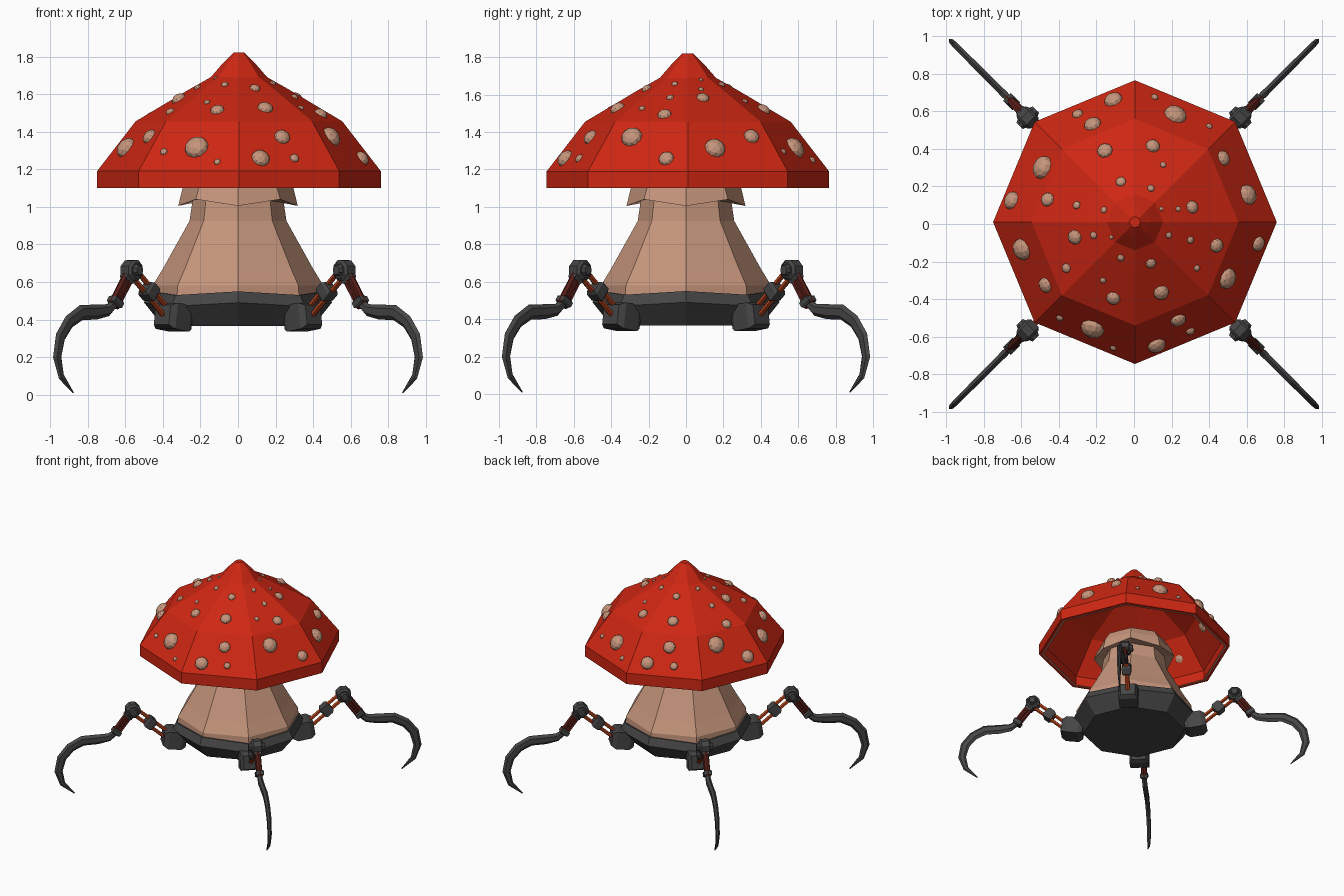
import bpy, bmesh, math
from mathutils import Matrix, Vector

if "Cube" in bpy.data.objects:
    bpy.data.objects.remove(bpy.data.objects["Cube"])


def material(name, r, g, b):
    m = bpy.data.materials.new(name)
    m.diffuse_color = (r, g, b, 1)
    m.use_nodes = True
    m.node_tree.nodes["Principled BSDF"].inputs["Base Color"].default_value = m.diffuse_color
    return m


RED = material("cap_red", 0.62, 0.02, 0.006)
TAN = material("flesh_tan", 0.56, 0.30, 0.20)
GREY = material("dark_metal", 0.06, 0.06, 0.06)
ORANGE = material("orange_rod", 0.50, 0.06, 0.012)
MAROON = material("maroon_rod", 0.10, 0.013, 0.009)


def finish(bm, name, *mats, fix=True):
    if fix:
        bmesh.ops.recalc_face_normals(bm, faces=bm.faces)
    me = bpy.data.meshes.new(name)
    bm.to_mesh(me)
    bm.free()
    for m in mats:
        me.materials.append(m)
    ob = bpy.data.objects.new(name, me)
    bpy.context.collection.objects.link(ob)
    return ob


def skin(bm, rings, closed=True):
    """Bridge rings of points; returns faces grouped by band."""
    vs = [[bm.verts.new(p) for p in ring] for ring in rings]
    n = len(vs[0])
    bands = [[bm.faces.new((a[i], a[(i + 1) % n], b[(i + 1) % n], b[i])) for i in range(n)]
             for a, b in zip(vs, vs[1:])]
    if closed:
        bm.faces.new(vs[0][::-1])
        bm.faces.new(vs[-1])
    return bands


def octagon(r, z, dz=0.0, cx=0.0, cy=0.0):
    # corners on the axes; dz shifts the diagonal corners
    return [(cx + r * math.cos(k * math.pi / 4), cy + r * math.sin(k * math.pi / 4),
             z + (dz if k % 2 else 0)) for k in range(8)]


def turned(name, profile, mat):
    bm = bmesh.new()
    skin(bm, [octagon(*p) for p in profile])
    return finish(bm, name, mat)


# Cap: thin faceted shell with a pale lip underneath
CX, CY = 0.005, 0.01
CAP = [(0.755, 1.19), (0.55, 1.455), (0.27, 1.622), (0.15, 1.69), (0.085, 1.765), (0.03, 1.82)]
outer = [(0.755, 1.10)] + CAP
inner = [(0.73, 1.10), (0.715, 1.10), (0.715, 1.18), (0.525, 1.43), (0.25, 1.595), (0.12, 1.67)]
bm = bmesh.new()
bands = skin(bm, [octagon(r, z, 0, CX, CY) for r, z in outer[::-1] + inner])
for f in bands[len(outer)]:
    f.material_index = 1
finish(bm, "cap", RED, TAN)

# Cap spots: x, y, radius
SPOTS = [
    (-.11, .66, .05), (-.30, .585, .03), (-.22, .53, .047), (.11, .675, .02), (.22, .58, .062),
    (.40, .52, .018), (.10, .415, .038), (-.155, .39, .042), (-.485, .30, .065), (.155, .315, .017),
    (.475, .35, .042), (-.07, .225, .028), (.09, .19, .02), (-.65, .125, .05), (-.46, .13, .038),
    (-.305, .10, .022), (-.16, .075, .018), (.145, .08, .012), (.235, .08, .015), (.31, .09, .035),
    (.605, .155, .057), (-.595, -.135, .06), (-.315, -.07, .04), (-.215, -.06, .02),
    (-.12, -.07, .012), (.185, -.06, .018), (.30, -.085, .02), (.44, -.115, .038),
    (.66, -.105, .042), (-.36, -.235, .026), (-.07, -.18, .02), (.09, -.21, .028),
    (.335, -.235, .018), (.495, -.29, .058), (-.47, -.325, .043), (-.165, -.30, .017),
    (-.11, -.395, .038), (.145, -.365, .042), (-.395, -.50, .02), (-.22, -.555, .065),
    (.235, -.51, .043), (.30, -.57, .025), (-.11, -.66, .018), (.12, -.645, .05)]


def on_cap(x, y):
    x, y = x - CX, y - CY
    k = math.floor(math.atan2(y, x) / (math.pi / 4))
    a = (k + 0.5) * math.pi / 4
    c = math.cos(math.pi / 8)
    rho = min((x * math.cos(a) + y * math.sin(a)) / c, CAP[0][0])
    for (r0, z0), (r1, z1) in zip(CAP, CAP[1:]):
        if rho >= r1:
            z = z0 + (z1 - z0) * (r0 - rho) / (r0 - r1)
            up, out = (r0 - r1) * c, z1 - z0
            return z, Vector((out * math.cos(a), out * math.sin(a), up)).normalized()
    return CAP[-1][1], Vector((0, 0, 1))


bm = bmesh.new()
for x, y, r in SPOTS:
    z, nrm = on_cap(x, y)
    mat = (Matrix.Translation((x, y, z)) @ nrm.to_track_quat('Z', 'Y').to_matrix().to_4x4()
           @ Matrix.Diagonal((r, r, r * 0.72, 1)))
    bmesh.ops.create_icosphere(bm, subdivisions=2, radius=1.0, matrix=mat)
finish(bm, "cap_spots", TAN)

# Stem, zigzag collar and metal base
turned("stem", [(0.46, 0.50), (0.455, 0.58), (0.40, 0.67), (0.258, 0.925), (0.238, 1.06)], TAN)
turned("collar", [(0.23, 1.035), (0.318, 1.005, 0.035), (0.295, 1.10), (0.25, 1.17)], TAN)
turned("base", [(0.40, 0.365), (0.50, 0.49, -0.02), (0.47, 0.55, -0.02), (0.44, 0.55, -0.02)], GREY)


# Leg helpers: everything is drawn in the local xz plane, then turned to a diagonal
def sweep(bm, pts, sides, twist=0.0):
    """pts: (x, z, half height in plane, half width across, y offset)."""
    rings = []
    for i, (x, z, h, w) in enumerate(pts):
        a, b = pts[max(i - 1, 0)], pts[min(i + 1, len(pts) - 1)]
        t = Vector((b[0] - a[0], 0, b[1] - a[1])).normalized()
        n = Vector((-t.z, 0, t.x))
        ring = []
        for k in range(sides):
            ang = twist + 2 * math.pi * k / sides
            ring.append(Vector((x, 0, z)) + n * h * math.cos(ang) + Vector((0, w * math.sin(ang), 0)))
        rings.append(ring)
    skin(bm, rings)


def along(a, b, t):
    return a[0] + (b[0] - a[0]) * t, a[1] + (b[1] - a[1]) * t


def rods(bm, a, b, gap, r):
    # a pair of parallel rods, one above the other
    d = Vector((b[0] - a[0], b[1] - a[1])).normalized()
    for s in (-gap, gap):
        sweep(bm, [(p[0] - d.y * s, p[1] + d.x * s, r, r * 1.3) for p in (a, b)], 6)


def block(bm, a, b, t0, t1, h, w):
    # chamfered square clamp around a limb
    s = 1.414
    m = (t1 - t0) * 0.2
    sweep(bm, [(*along(a, b, t), h * s * k, w * s * k)
               for t, k in ((t0, .75), (t0 + m, 1), (t1 - m, 1), (t1, .75))], 4, math.pi / 4)


def pin(bm, c, r, half):
    # cylinder lying across the leg
    rings = [[(c[0] + r * k * math.cos(i * math.pi / 4 + .39), y, c[1] + r * k * math.sin(i * math.pi / 4 + .39))
              for i in range(8)] for y, k in ((-half, .75), (-half * .7, 1), (half * .7, 1), (half, .75))]
    skin(bm, rings)


HIP, KNEE, ANKLE = (0.52, 0.42), (0.80, 0.662), (0.935, 0.475)
CLAW = [(.935, .48, .024, .02), (.98, .45, .033, .022), (1.065, .44, .04, .02), (1.18, .437, .041, .02),
        (1.272, .388, .038, .019), (1.337, .308, .036, .018), (1.361, .20, .031, .016),
        (1.33, .096, .021, .012), (1.24, .01, .004, .004)]


def hip(bm):
    block(bm, (0.40, 0.40), (0.57, 0.425), 0, 1, 0.07, 0.075)


def upper_rods(bm):
    rods(bm, HIP, KNEE, 0.024, 0.014)


def upper_clamp(bm):
    block(bm, HIP, KNEE, 0.42, 0.64, 0.042, 0.036)


def knee(bm):
    pin(bm, KNEE, 0.058, 0.042)
    pin(bm, KNEE, 0.034, 0.062)
    block(bm, KNEE, ANKLE, 0.05, 0.32, 0.032, 0.028)


def lower_rods(bm):
    rods(bm, KNEE, ANKLE, 0.02, 0.016)
    sweep(bm, [(*KNEE, .014, .03), (*ANKLE, .014, .025)], 6)


def ankle(bm):
    block(bm, KNEE, ANKLE, 0.80, 1.0, 0.034, 0.03)


def claw(bm):
    sweep(bm, CLAW, 6)


PARTS = [("hip", hip, GREY), ("upper_rods", upper_rods, ORANGE), ("upper_clamp", upper_clamp, GREY),
         ("knee", knee, GREY), ("lower_rods", lower_rods, MAROON), ("ankle", ankle, GREY), ("claw", claw, GREY)]

# Four legs on the diagonals
for i, corner in enumerate(("back_right", "back_left", "front_left", "front_right")):
    for part, build, mat in PARTS:
        bm = bmesh.new()
        build(bm)
        bm.transform(Matrix.Rotation(math.radians(45 + 90 * i), 4, 'Z'))
        finish(bm, f"{corner}_{part}", mat)
